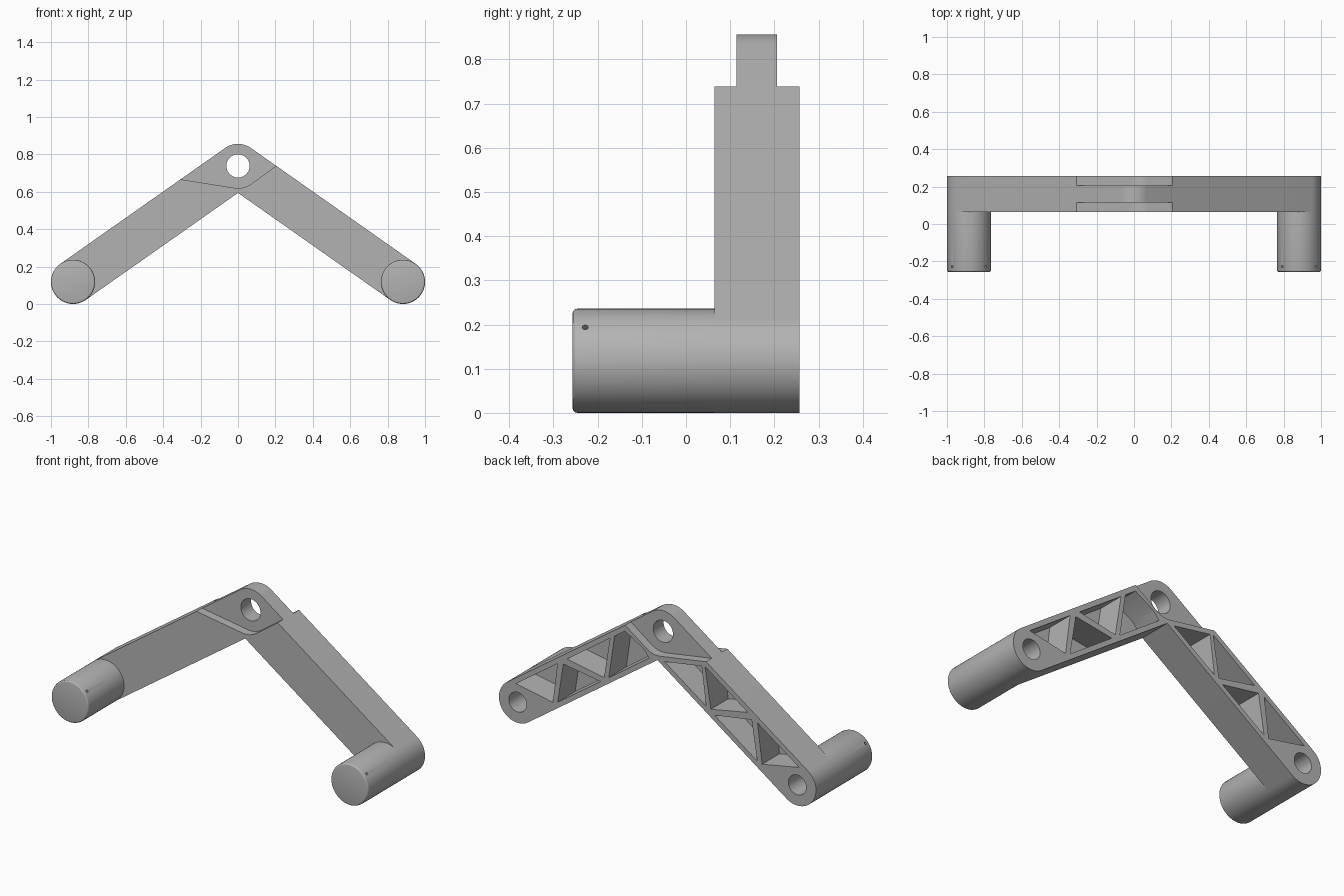
import bpy, bmesh
from math import sin, cos, radians, pi
from mathutils import Vector, Matrix

if "Cube" in bpy.data.objects:
    bpy.data.objects.remove(bpy.data.objects["Cube"])

GREY = (0.45, 0.45, 0.45, 1)
mat = bpy.data.materials.new("plain grey")
mat.use_nodes = True
mat.diffuse_color = GREY
mat.node_tree.nodes["Principled BSDF"].inputs["Base Color"].default_value = GREY

R = 0.118                      # arm and handle radius
END_X, END_Z = 0.882, R        # grip axis
TOP_Z = 0.738                  # pivot axis
FRONT, ARM_FRONT, BACK = -0.257, 0.065, 0.257
axis = Vector((END_X, TOP_Z - END_Z))
LENGTH = axis.length
ux, uz = axis / LENGTH
TILT = 35.2                    # arm slope in degrees


def arc(cx, cz, r, a0, a1, n=24):
    angles = [radians(a0 + (a1 - a0) * i / n) for i in range(n + 1)]
    return [(cx + r * cos(a), cz + r * sin(a)) for a in angles]


def circle(cx, cz, r, n=64):
    return arc(cx, cz, r, 0, 360, n)[:-1]


def along_arm(side, s, t):
    """Point s along the arm from its grip, t outwards from its axis."""
    return (side * (END_X - ux * s + uz * t), END_Z + uz * s + ux * t)


def prism(bm, outline, y0, y1):
    face = bm.faces.new([bm.verts.new((x, y0, z)) for x, z in outline])
    out = bmesh.ops.extrude_face_region(bm, geom=[face])["geom"]
    verts = [v for v in out if isinstance(v, bmesh.types.BMVert)]
    bmesh.ops.translate(bm, vec=(0, y1 - y0, 0), verts=verts)


def finish(bm, name):
    bmesh.ops.recalc_face_normals(bm, faces=bm.faces)
    mesh = bpy.data.meshes.new(name)
    bm.to_mesh(mesh)
    bm.free()
    mesh.materials.append(mat)
    obj = bpy.data.objects.new(name, mesh)
    bpy.context.collection.objects.link(obj)
    return obj


def solid(name, *parts):
    bm = bmesh.new()
    for outline, y0, y1 in parts:
        prism(bm, outline, y0, y1)
    return finish(bm, name)


def cut(target, cutter):
    cutter.hide_render = True
    mod = target.modifiers.new("cut", "BOOLEAN")
    mod.operation, mod.solver, mod.object = "DIFFERENCE", "EXACT", cutter
    bpy.context.view_layer.objects.active = target
    bpy.ops.object.modifier_apply(modifier=mod.name)
    bpy.data.objects.remove(cutter)


def smooth(obj):
    bpy.ops.object.select_all(action="DESELECT")
    obj.select_set(True)
    bpy.context.view_layer.objects.active = obj
    bpy.ops.object.shade_smooth_by_angle(angle=radians(28))


# Bent frame: two arms with round ends meeting at the pivot
outline = arc(END_X, END_Z, R, 90 - TILT, -90 - TILT - 35.2 + 35.2, 36)
outline += [(0, TOP_Z - R / ux)]
outline += arc(-END_X, END_Z, R, 270 + TILT, 90 + TILT, 36)
outline += arc(0, TOP_Z, R, 90 + TILT, 90 - TILT)
frame = solid("bent_frame", (outline, ARM_FRONT, BACK))

# Thin pivot lug, stepped in on both faces
ledge = [(-0.4, 0.681)] + arc(0, TOP_Z, R + 0.001, -99, TILT - 90)
ledge += [(0.3, 0.807), (0.3, 1), (-0.4, 1)]
cut(frame, solid("lug_step_cutter", (ledge, ARM_FRONT - 0.1, 0.114),
                 (ledge, 0.206, BACK + 0.1)))
cut(frame, solid("pivot_hole_cutter", (circle(0, TOP_Z, 0.062), 0, 0.4)))

# Triangular lightening pockets in the back, leaving zigzag ribs
pockets = [
    [(0.05, 0.09), (0.37, 0.09), (0.215, -0.08)],
    [(0.245, -0.09), (0.575, -0.09), (0.405, 0.075)],
    [(0.445, 0.09), (0.775, 0.09), (0.61, -0.08)],
]
last = {1: [(0.64, -0.09), (0.81, 0.09), (0.89, 0.09), (0.945, -0.03), (0.95, -0.09)],
        -1: [(0.64, -0.09), (0.79, 0.075), (0.96, -0.09)]}
parts = []
for side in (1, -1):
    for shape in pockets + [last[side]]:
        parts.append(([along_arm(side, s, t) for s, t in shape], 0.1, BACK + 0.1))
    parts.append((circle(side * END_X, END_Z, 0.056), 0, BACK + 0.1))
cut(frame, solid("pocket_cutter", *parts))
smooth(frame)

# Round handles with a softened front rim, a bore and two pin holes
for side, name in ((1, "left_handle"), (-1, "right_handle")):
    cx = side * END_X
    bm = bmesh.new()
    prism(bm, circle(cx, END_Z, R), FRONT, ARM_FRONT)
    rim = [e for e in bm.edges if all(v.co.y < FRONT + 0.001 for v in e.verts)]
    bmesh.ops.bevel(bm, geom=rim, offset=0.011, segments=3, profile=0.5,
                    affect="EDGES")
    handle = finish(bm, name)
    cut(handle, solid("bore_cutter", (circle(cx, END_Z, 0.056), -0.15, 0.1)))

    bm = bmesh.new()
    for a in (radians(40), radians(140)):
        place = (Matrix.Translation((cx + R * cos(a), -0.228, END_Z + R * sin(a)))
                 @ Matrix.Rotation(pi / 2 - a, 4, "Y"))
        bmesh.ops.create_cone(bm, cap_ends=True, segments=12, radius1=0.007,
                              radius2=0.007, depth=0.03, matrix=place)
    cut(handle, finish(bm, "pin_hole_cutter"))
    smooth(handle)
